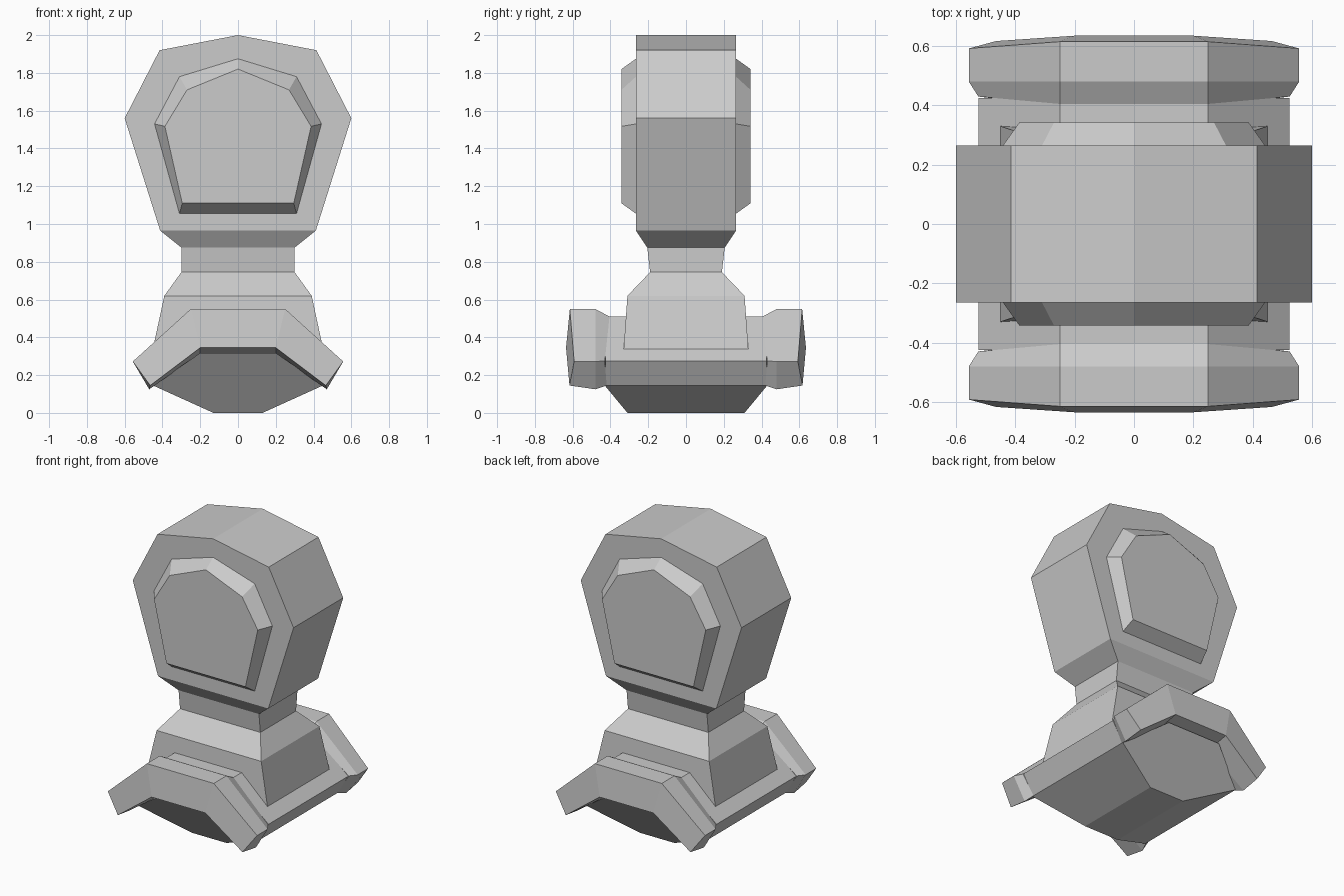
import bpy, bmesh

if "Cube" in bpy.data.objects:
    bpy.data.objects.remove(bpy.data.objects["Cube"])


def make_object(name, bm):
    bmesh.ops.recalc_face_normals(bm, faces=bm.faces)
    mesh = bpy.data.meshes.new(name)
    bm.to_mesh(mesh)
    bm.free()
    ob = bpy.data.objects.new(name, mesh)
    bpy.context.collection.objects.link(ob)
    return ob


def loft(name, loops, caps=None):
    """Join matching point loops with quads; caps lists the faces closing each end."""
    bm = bmesh.new()
    rings = [[bm.verts.new(p) for p in loop] for loop in loops]
    n = len(rings[0])
    for a, b in zip(rings, rings[1:]):
        for i in range(n):
            j = (i + 1) % n
            bm.faces.new((a[i], a[j], b[j], b[i]))
    for ring in (rings[0], rings[-1]):
        for idx in caps or [range(n)]:
            bm.faces.new([ring[i] for i in idx])
    return make_object(name, bm)


def hull(name, points):
    bm = bmesh.new()
    for p in points:
        bm.verts.new(p)
    bmesh.ops.convex_hull(bm, input=bm.verts)
    bmesh.ops.dissolve_limit(bm, angle_limit=0.02, verts=bm.verts, edges=bm.edges)
    return make_object(name, bm)


def mirrored(half):
    """Right-hand profile points to a full closed loop."""
    return half + [(-p[0], *p[1:]) for p in reversed(half) if p[0] > 0]


def at_y(profile, y):
    return [(x, y, z) for x, z in profile]


# Heptagonal head
head = mirrored([(0, 2.0), (.415, 1.92), (.6, 1.56), (.412, .965)])
loft("head", [at_y(head, -.265), at_y(head, .265)])

# Raised bevelled panels on both head faces
outer = mirrored([(0, 1.875), (.31, 1.78), (.442, 1.53), (.31, 1.055)])
inner = mirrored([(0, 1.82), (.27, 1.71), (.387, 1.517), (.295, 1.11)])
for side, s in (("front", -1), ("back", 1)):
    loft(side + "_panel", [at_y(outer, s * .26), at_y(outer, s * .265),
                           at_y(inner, s * .342)])

# Neck and flared collar
sections = [(.412, .265, .965), (.3, .205, .875), (.3, .19, .745),
            (.39, .31, .62), (.457, .332, .31)]
loft("neck_collar", [[(x, y, z), (-x, y, z), (-x, -y, z), (x, -y, z)]
                     for x, y, z in sections])

# Base beam running front to back
beam = mirrored([(.25, .51), (.525, .275), (.45, .145)])
loft("base_beam", [at_y(beam, -.425), at_y(beam, .425)])

# Tapered keel under the beam
keel = [(.2, .57, .317), (.45, .43, .145), (.13, .31, 0)]
hull("base_keel", [(sx * x, sy * y, z) for x, y, z in keel
                   for sx in (-1, 1) for sy in (-1, 1)])

# Arched end guards: rear, middle and outer loops
guard = [
    [(.2, .40, .31), (.45, .42, .145), (.525, .43, .275), (.25, .405, .51)],
    [(.2, .48, .315), (.47, .48, .125), (.557, .48, .272), (.25, .48, .55)],
    [(.2, .635, .345), (.465, .617, .145), (.557, .592, .272), (.25, .615, .55)],
]
strips = [(0, 1, 2, 3), (0, 3, 4, 7), (4, 5, 6, 7)]
for side, s in (("front", -1), ("back", 1)):
    loft(side + "_guard", [[(x, s * y, z) for x, y, z in mirrored(loop)]
                           for loop in guard], strips)
